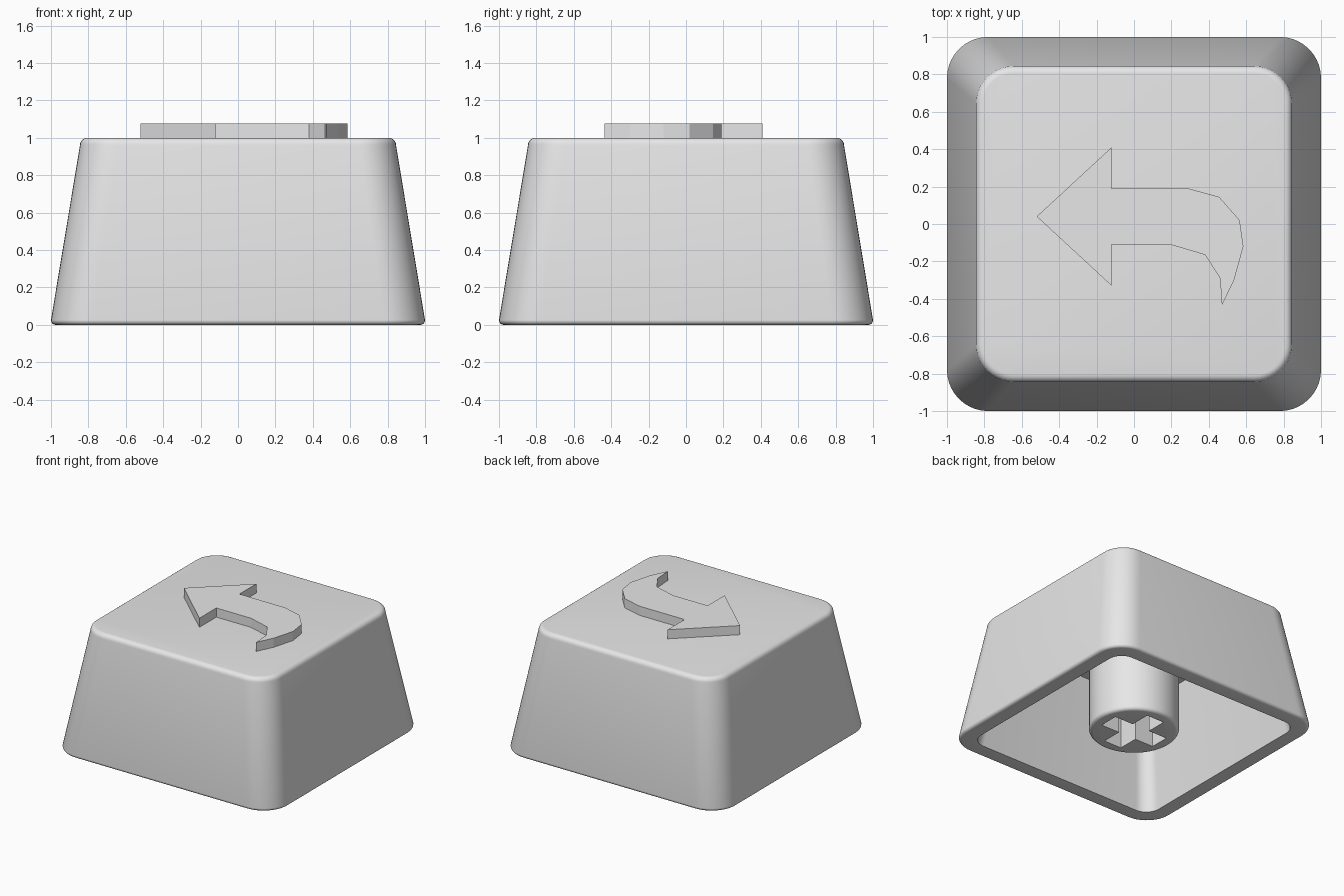
import bpy, bmesh
from math import cos, sin, pi, radians

default = bpy.data.objects.get("Cube")
if default:
    bpy.data.objects.remove(default)

# Single grey plastic
GREY = (0.8, 0.8, 0.8, 1)
plastic = bpy.data.materials.new("grey_plastic")
plastic.use_nodes = True
plastic.diffuse_color = GREY
plastic.node_tree.nodes["Principled BSDF"].inputs["Base Color"].default_value = GREY


def rounded_square(half, radius, steps=10):
    c = half - radius
    pts = []
    for q, (sx, sy) in enumerate([(1, 1), (-1, 1), (-1, -1), (1, -1)]):
        for i in range(steps + 1):
            a = (q + i / steps) * pi / 2
            pts.append((sx * c + radius * cos(a), sy * c + radius * sin(a)))
    return pts


def circle(radius, steps=48):
    return [(radius * cos(2 * pi * i / steps), radius * sin(2 * pi * i / steps))
            for i in range(steps)]


def loft(name, sections, smooth=True):
    """Skin a stack of (outline, height) sections and cap both ends."""
    bm = bmesh.new()
    rings = [[bm.verts.new((x, y, z)) for x, y in outline] for outline, z in sections]
    n = len(rings[0])
    for a, b in zip(rings, rings[1:]):
        for i in range(n):
            j = (i + 1) % n
            bm.faces.new((a[i], a[j], b[j], b[i]))
    bm.faces.new(rings[0][::-1])
    bm.faces.new(rings[-1])
    bmesh.ops.recalc_face_normals(bm, faces=bm.faces)
    mesh = bpy.data.meshes.new(name)
    bm.to_mesh(mesh)
    bm.free()
    mesh.materials.append(plastic)
    obj = bpy.data.objects.new(name, mesh)
    bpy.context.collection.objects.link(obj)
    if smooth:
        bpy.ops.object.select_all(action="DESELECT")
        obj.select_set(True)
        bpy.context.view_layer.objects.active = obj
        bpy.ops.object.shade_smooth_by_angle(angle=radians(35))
    return obj


# Hollow cap: up the outside, over the rim, and into the cavity
TOP_R, FOOT_R = 0.04, 0.025
sections = []
for i in range(7):                                   # rounded top edge
    a = pi / 2 * (1 - i / 6)
    inset = TOP_R * (1 - cos(a))
    sections.append((rounded_square(0.845 - inset, 0.2 - inset), 1 - TOP_R * (1 - sin(a))))
for i in range(6):                                   # rounded foot
    a = pi / 2 * i / 5
    inset = FOOT_R * (1 - cos(a))
    sections.append((rounded_square(1 - inset, 0.22 - inset), FOOT_R * (1 - sin(a))))
sections.append((rounded_square(0.87, 0.12), 0))     # inner rim
sections.append((rounded_square(0.73, 0.1), 0.86))   # cavity ceiling
loft("cap_shell", sections)

# Stem with a softened lower edge
stem_r, soft, stem_z = 0.34, 0.03, 0.02
profile = []
for i in range(6):
    a = pi / 2 * i / 5
    profile.append((circle(stem_r - soft * (1 - sin(a))), stem_z + soft * (1 - cos(a))))
profile.append((circle(stem_r), 0.88))
stem = loft("stem", profile)

# Cross-shaped socket cut into the stem
w, arm = 0.08, 0.25
quarter = [(arm, -w), (arm, w), (w, w)]
cross = []
for _ in range(4):
    cross += quarter
    quarter = [(-y, x) for x, y in quarter]
cutter = loft("socket_cutter", [(cross, -0.1), (cross, 0.55)], smooth=False)
cutter.hide_render = True
cut = stem.modifiers.new("socket", "BOOLEAN")
cut.operation = "DIFFERENCE"
cut.solver = "EXACT"
cut.object = cutter
bpy.context.view_layer.objects.active = stem
bpy.ops.object.modifier_apply(modifier=cut.name)
bpy.data.objects.remove(cutter)

# Raised curved arrow on the top face
arrow = [(-0.52, 0.04), (-0.12, -0.33), (-0.12, -0.11), (0.195, -0.11), (0.38, -0.165),
         (0.46, -0.29), (0.47, -0.435), (0.535, -0.3), (0.585, -0.12), (0.565, 0.02),
         (0.455, 0.145), (0.29, 0.19), (-0.12, 0.19), (-0.12, 0.41)]
loft("return_arrow", [(arrow, 0.99), (arrow, 1.075)], smooth=False)
